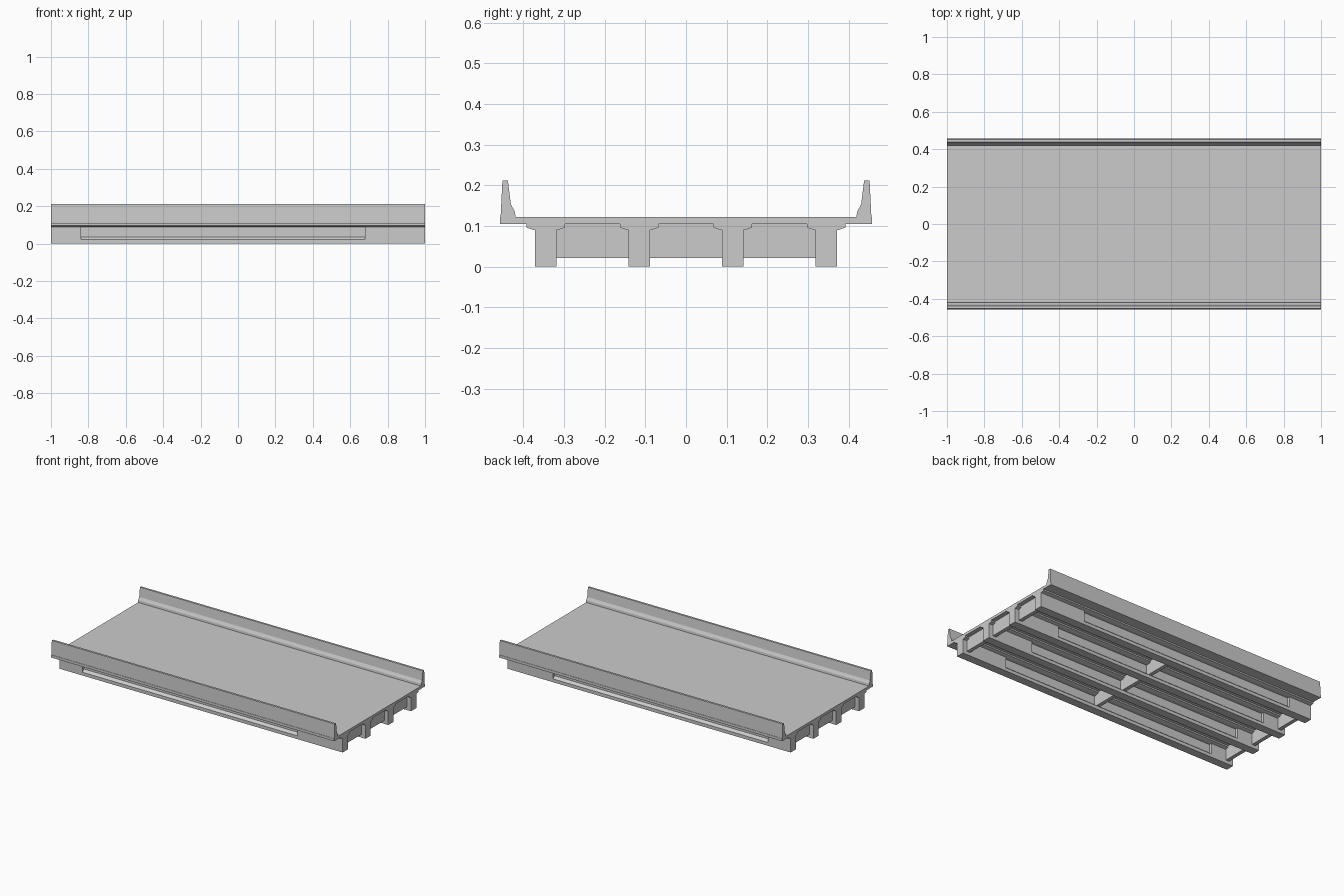
import bpy, bmesh

if "Cube" in bpy.data.objects:
    bpy.data.objects.remove(bpy.data.objects["Cube"])


def loft(name, sections):
    """Skin a list of (x, [(y, z), ...]) rings along x and cap both ends."""
    bm = bmesh.new()
    rings = [[bm.verts.new((x, y, z)) for y, z in prof] for x, prof in sections]
    n = len(rings[0])
    for a, b in zip(rings, rings[1:]):
        for i in range(n):
            j = (i + 1) % n
            bm.faces.new((a[i], a[j], b[j], b[i]))
    bm.faces.new(rings[0])
    bm.faces.new(rings[-1])
    bmesh.ops.remove_doubles(bm, verts=bm.verts, dist=1e-5)
    bmesh.ops.dissolve_degenerate(bm, edges=bm.edges, dist=1e-5)
    bmesh.ops.recalc_face_normals(bm, faces=bm.faces)
    mesh = bpy.data.meshes.new(name)
    bm.to_mesh(mesh)
    bm.free()
    obj = bpy.data.objects.new(name, mesh)
    bpy.context.collection.objects.link(obj)
    return obj


def mirrored(half, yc):
    """Close a half profile around the girder centre line yc."""
    return [(yc + y, z) for y, z in half] + [(yc - y, z) for y, z in reversed(half)]


# Road deck slab
loft("deck_slab", [(x, [(-0.458, 0.105), (0.458, 0.105), (0.458, 0.122), (-0.458, 0.122)])
                   for x in (-1, 1)])

# Parapet barriers on both edges
barrier = [(0.456, 0.121), (0.4515, 0.212), (0.438, 0.212),
           (0.4307, 0.153), (0.421, 0.136), (0.419, 0.121)]
for side, label in ((-1, "front"), (1, "back")):
    loft(label + "_barrier", [(x, [(side * y, z) for y, z in barrier]) for x in (-1, 1)])

# Girders: solid end blocks, thin web between them
B, W, F = 0.0265, 0.010, 0.047
flange = [(B, 0.0895), (F, 0.096), (F, 0.1055)]
block = [(B, 0), (B, 0.021), (B, 0.035), (B, 0.089)] + flange
web = [(B, 0), (B, 0.021), (W, 0.035), (W, 0.089)] + flange
girder_y = (-0.345, -0.115, 0.115, 0.345)
for i, yc in enumerate(girder_y):
    solid, thin = mirrored(block, yc), mirrored(web, yc)
    loft(f"girder_{i + 1}", [(-1, solid), (-0.84, solid), (-0.84, thin),
                             (0.68, thin), (0.68, solid), (1, solid)])

# Cross diaphragms between neighbouring girders
for xc, label in ((-0.96, "left"), (0, "middle"), (0.96, "right")):
    for i, (a, b) in enumerate(zip(girder_y, girder_y[1:])):
        y0, y1 = a + W, b - W
        prof = [(y0, 0.021), (y1, 0.021), (y1, 0.1055), (y0, 0.1055)]
        loft(f"{label}_diaphragm_{i + 1}", [(xc - 0.012, prof), (xc + 0.012, prof)])
